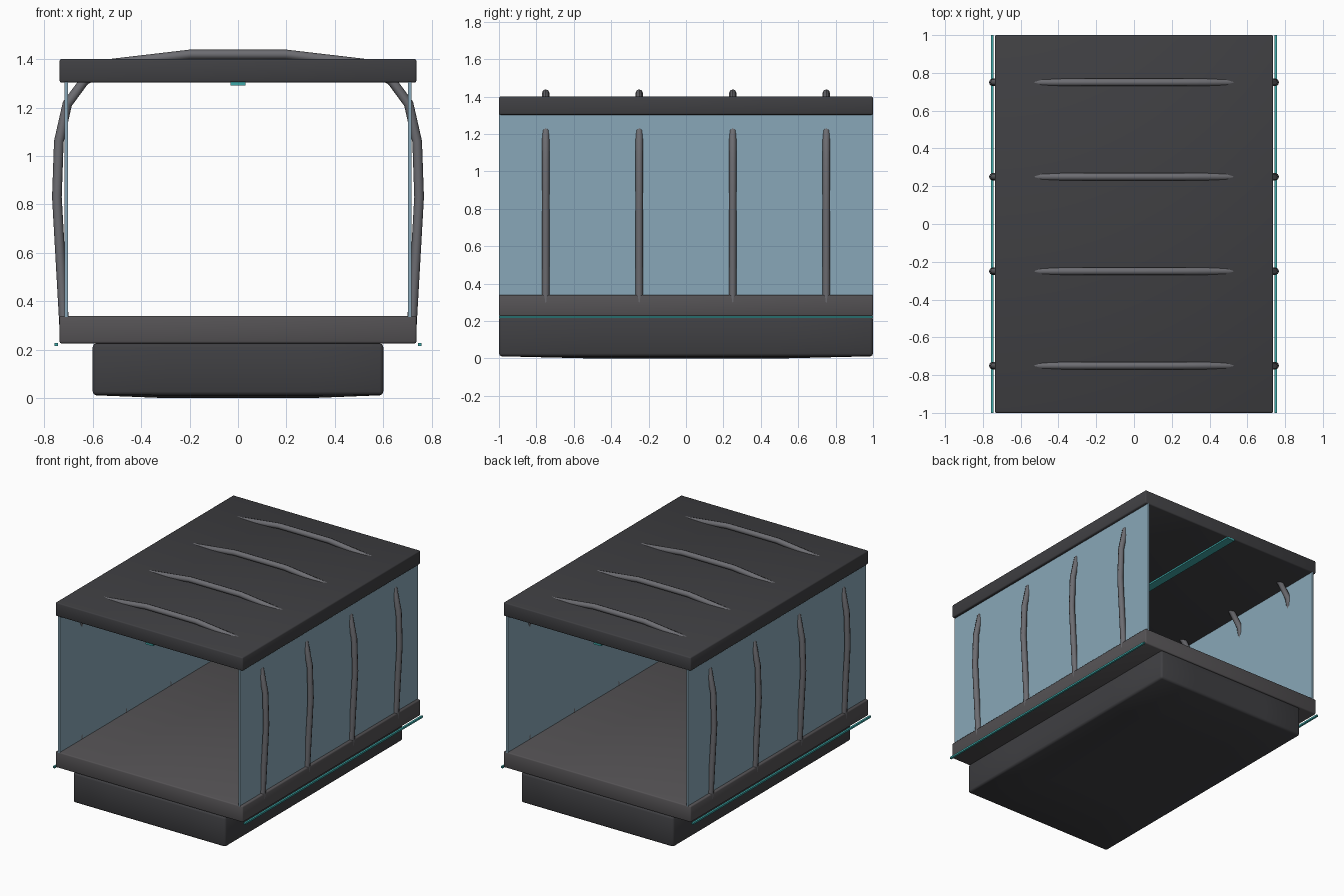
import bpy, bmesh
from mathutils import Vector

if "Cube" in bpy.data.objects:
    bpy.data.objects.remove(bpy.data.objects["Cube"])


def material(name, rgb):
    m = bpy.data.materials.new(name)
    m.diffuse_color = (*rgb, 1)
    m.use_nodes = True
    m.node_tree.nodes["Principled BSDF"].inputs["Base Color"].default_value = m.diffuse_color
    return m


DARK = material("dark_shell", (0.05, 0.05, 0.055))
FLOOR = material("floor_grey", (0.09, 0.085, 0.09))
RIB = material("rib_grey", (0.15, 0.15, 0.165))
GLASS = material("glass_blue", (0.25, 0.39, 0.48))
TEAL = material("strip_teal", (0.05, 0.4, 0.4))


def box(name, lo, hi, mat, bevel=0.0, dome=0.0):
    """Box between two corners; dome lifts the rim of the underside."""
    lo, hi = Vector(lo), Vector(hi)
    bm = bmesh.new()
    bmesh.ops.create_cube(bm, size=1)
    for v in bm.verts:
        v.co = Vector([(a + b) / 2 + c * (b - a) for a, b, c in zip(lo, hi, v.co)])
    if dome:
        flat = [e for e in bm.edges if abs(e.verts[0].co.z - e.verts[1].co.z) < 1e-4]
        bmesh.ops.subdivide_edges(bm, edges=flat, cuts=3, use_grid_fill=True)
        for v in bm.verts:
            if v.co.z < lo.z + 1e-4:
                u = max(abs(v.co.x) / hi.x, abs(v.co.y) / hi.y)
                v.co.z += dome if u > 0.9 else 0
    me = bpy.data.meshes.new(name)
    bm.to_mesh(me)
    bm.free()
    ob = bpy.data.objects.new(name, me)
    bpy.context.collection.objects.link(ob)
    me.materials.append(mat)
    if bevel:
        me.shade_smooth()
        mod = ob.modifiers.new("soft_edges", "BEVEL")
        mod.width, mod.segments = bevel, 2
        mod.limit_method, mod.angle_limit = "ANGLE", 0.7
    return ob


# Stacked shells: undercarriage, floor and roof
box("undercarriage", (-0.6, -1, 0), (0.6, 1, 0.226), DARK, 0.015, 0.012)
box("floor_slab", (-0.737, -1, 0.226), (0.737, 1, 0.34), FLOOR, 0.008)
box("roof_slab", (-0.737, -1, 1.303), (0.737, 1, 1.4), DARK, 0.008)

# Glass walls and lower light strips on both sides
for side, s in (("left", -1), ("right", 1)):
    xs = sorted((s * 0.703, s * 0.717))
    box(f"{side}_glass_wall", (xs[0], -1, 0.335), (xs[1], 1, 1.306), GLASS)
    xs = sorted((s * 0.743, s * 0.757))
    box(f"{side}_light_strip", (xs[0], -1, 0.216), (xs[1], 1, 0.228), TEAL)

# Ceiling light strip
box("ceiling_light", (-0.03, -1, 1.292), (0.03, 1, 1.305), TEAL)

# Arched ribs running over the walls and roof
HALF = [(0.718, 0.30), (0.748, 0.83), (0.74, 1.06), (0.705, 1.215),
        (0.635, 1.31), (0.52, 1.382), (0.2, 1.419)]
PATH = HALF + [(-x, z) for x, z in reversed(HALF)]
for i, y in enumerate((-0.75, -0.25, 0.25, 0.75)):
    cu = bpy.data.curves.new(f"rib_{i + 1}", "CURVE")
    cu.dimensions = "3D"
    cu.bevel_depth, cu.bevel_resolution, cu.use_fill_caps = 0.02, 2, True
    sp = cu.splines.new("POLY")
    sp.points.add(len(PATH) - 1)
    for p, (x, z) in zip(sp.points, PATH):
        p.co = (x, y, z, 1)
    sp.use_smooth = True
    cu.materials.append(RIB)
    ob = bpy.data.objects.new(f"rib_{i + 1}", cu)
    bpy.context.collection.objects.link(ob)
